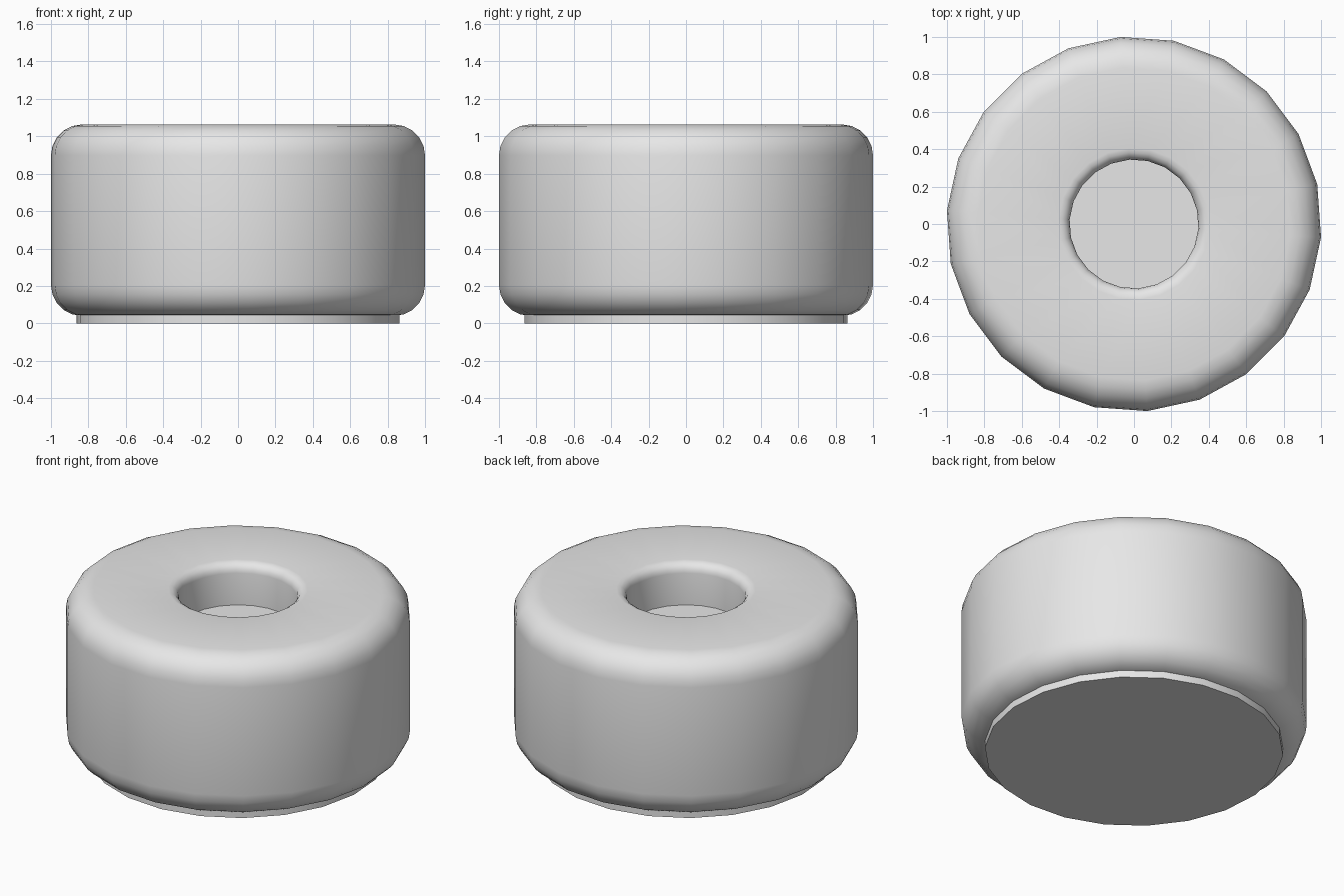
import bpy
import bmesh
import math

if "Cube" in bpy.data.objects:
    bpy.data.objects.remove(bpy.data.objects["Cube"], do_unlink=True)

SIDES = 22
START = math.radians(45)

# Single light grey material
grey = bpy.data.materials.new("light_grey")
grey.use_nodes = True
colour = (0.8, 0.8, 0.8, 1.0)
grey.diffuse_color = colour
grey.node_tree.nodes["Principled BSDF"].inputs["Base Color"].default_value = colour


def fillet(r, z, size, start, end, steps):
    """Profile points (radius, height) of a rounded corner."""
    angles = [math.radians(start + (end - start) * i / steps) for i in range(steps + 1)]
    return [(r + size * math.cos(a), z + size * math.sin(a)) for a in angles]


def lathe(name, profile):
    """Turn a profile about z and cap both ends with flat discs."""
    bm = bmesh.new()
    rings = []
    for r, z in profile:
        ring = []
        for k in range(SIDES):
            a = START + math.tau * k / SIDES
            ring.append(bm.verts.new((r * math.cos(a), r * math.sin(a), z)))
        rings.append(ring)
    for low, high in zip(rings, rings[1:]):
        for k in range(SIDES):
            n = (k + 1) % SIDES
            bm.faces.new((low[k], low[n], high[n], high[k]))
    bm.faces.new(rings[0][::-1])
    bm.faces.new(rings[-1])
    bmesh.ops.recalc_face_normals(bm, faces=bm.faces)
    mesh = bpy.data.meshes.new(name)
    bm.to_mesh(mesh)
    bm.free()
    mesh.materials.append(grey)
    obj = bpy.data.objects.new(name, mesh)
    bpy.context.collection.objects.link(obj)
    bpy.ops.object.select_all(action="DESELECT")
    obj.select_set(True)
    bpy.context.view_layer.objects.active = obj
    bpy.ops.object.shade_smooth_by_angle(angle=math.radians(35))
    return obj


# Rounded body: lower corner, wall, upper corner, hole lip, recess floor
RADIUS, BOTTOM, TOP, ROUND = 1.0026, 0.04, 1.063, 0.165
HOLE, LIP, FLOOR = 0.345, 0.06, 0.8
corner = RADIUS - ROUND
profile = fillet(corner, BOTTOM + ROUND, ROUND, -90, 0, 5)
profile += fillet(corner, TOP - ROUND, ROUND, 0, 90, 5)
profile += fillet(HOLE + LIP, TOP - LIP, LIP, 90, 180, 4)
profile.append((HOLE, FLOOR))
lathe("body", profile)

# Thin foot pad under the body
lathe("foot_pad", [(0.865, 0.0), (0.865, 0.06)])
